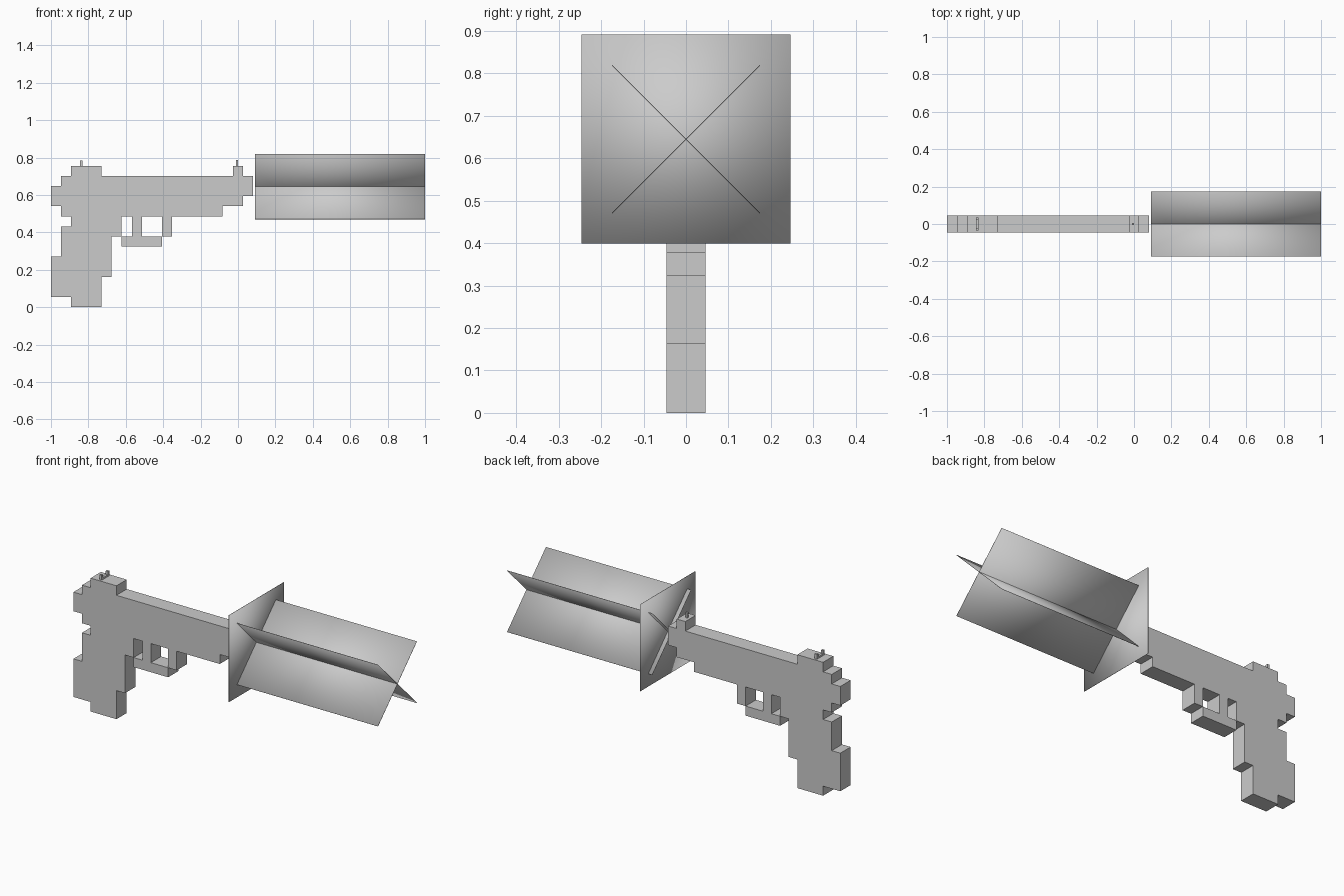
import bpy, bmesh, math
from mathutils import Matrix, Vector

old = bpy.data.objects.get("Cube")
if old:
    bpy.data.objects.remove(old, do_unlink=True)

U = 0.054          # size of one grid step of the blocky body
HALF = 0.046       # half thickness of the body
AXIS_Z = 0.645     # height of the barrel axis


def make_material(name, color):
    mat = bpy.data.materials.new(name)
    mat.use_nodes = True
    mat.diffuse_color = color
    mat.node_tree.nodes["Principled BSDF"].inputs["Base Color"].default_value = color
    return mat


GREY = make_material("light grey", (0.6, 0.6, 0.6, 1))


def finish(name, bm, smooth=False):
    bmesh.ops.recalc_face_normals(bm, faces=bm.faces)
    for face in bm.faces:
        face.smooth = smooth
    mesh = bpy.data.meshes.new(name)
    bm.to_mesh(mesh)
    bm.free()
    mesh.materials.append(GREY)
    obj = bpy.data.objects.new(name, mesh)
    bpy.context.collection.objects.link(obj)
    return obj


def slab(name, outline):
    """Extrude an outline given in grid steps across the body thickness."""
    bm = bmesh.new()
    verts = [bm.verts.new((-1 + c * U, -HALF, r * U)) for c, r in outline]
    face = bm.faces.new(verts)
    out = bmesh.ops.extrude_face_region(bm, geom=[face])
    moved = [g for g in out["geom"] if isinstance(g, bmesh.types.BMVert)]
    bmesh.ops.translate(bm, verts=moved, vec=(0, 2 * HALF, 0))
    return finish(name, bm)


def block(name, c0, c1, r0, r1):
    return slab(name, [(c0, r0), (c1, r0), (c1, r1), (c0, r1)])


def box(name, center, size, turn=0, smooth=False):
    bm = bmesh.new()
    mat = (Matrix.Translation(Vector(center)) @ Matrix.Rotation(turn, 4, 'X')
           @ Matrix.Diagonal((*size, 1)))
    bmesh.ops.create_cube(bm, size=1, matrix=mat)
    return finish(name, bm, smooth)


# Stepped body with grip and barrel
slab("body", [
    (2, 0), (5, 0), (5, 3), (6, 3), (6, 7), (7, 7), (7, 9), (17, 9),
    (17, 10), (19, 10), (19, 11), (20, 11), (20, 13), (19, 13), (19, 14),
    (18, 14), (18, 13), (5, 13), (5, 14), (2, 14), (2, 13), (1, 13),
    (1, 12), (0, 12), (0, 10), (1, 10), (1, 9), (2, 9), (2, 8), (1, 8),
    (1, 5), (0, 5), (0, 1), (2, 1)])

# Trigger and its guard
block("trigger", 8, 9, 7, 9)
block("guard_bar", 7, 11, 6, 7)
block("guard_post", 11, 12, 7, 9)

# Sights
top = 14 * U
box("front_sight", (-0.006, 0, top + 0.014), (0.012, 0.012, 0.032))
box("rear_sight_base", (-0.838, 0, top + 0.004), (0.014, 0.07, 0.012))
for side, label in ((1, "left"), (-1, "right")):
    box("rear_sight_" + label, (-0.838, side * 0.028, top + 0.013),
        (0.014, 0.014, 0.03))

# Muzzle flash: a square sheet and two crossed sheets along the barrel axis
box("flash_plate", (0.115, 0, AXIS_Z), (0.002, 0.492, 0.492), 0, True)
for turn, label in ((45, "a"), (-45, "b")):
    box("flash_sheet_" + label, (0.545, 0, AXIS_Z), (0.91, 0.493, 0.002),
        math.radians(turn), True)
